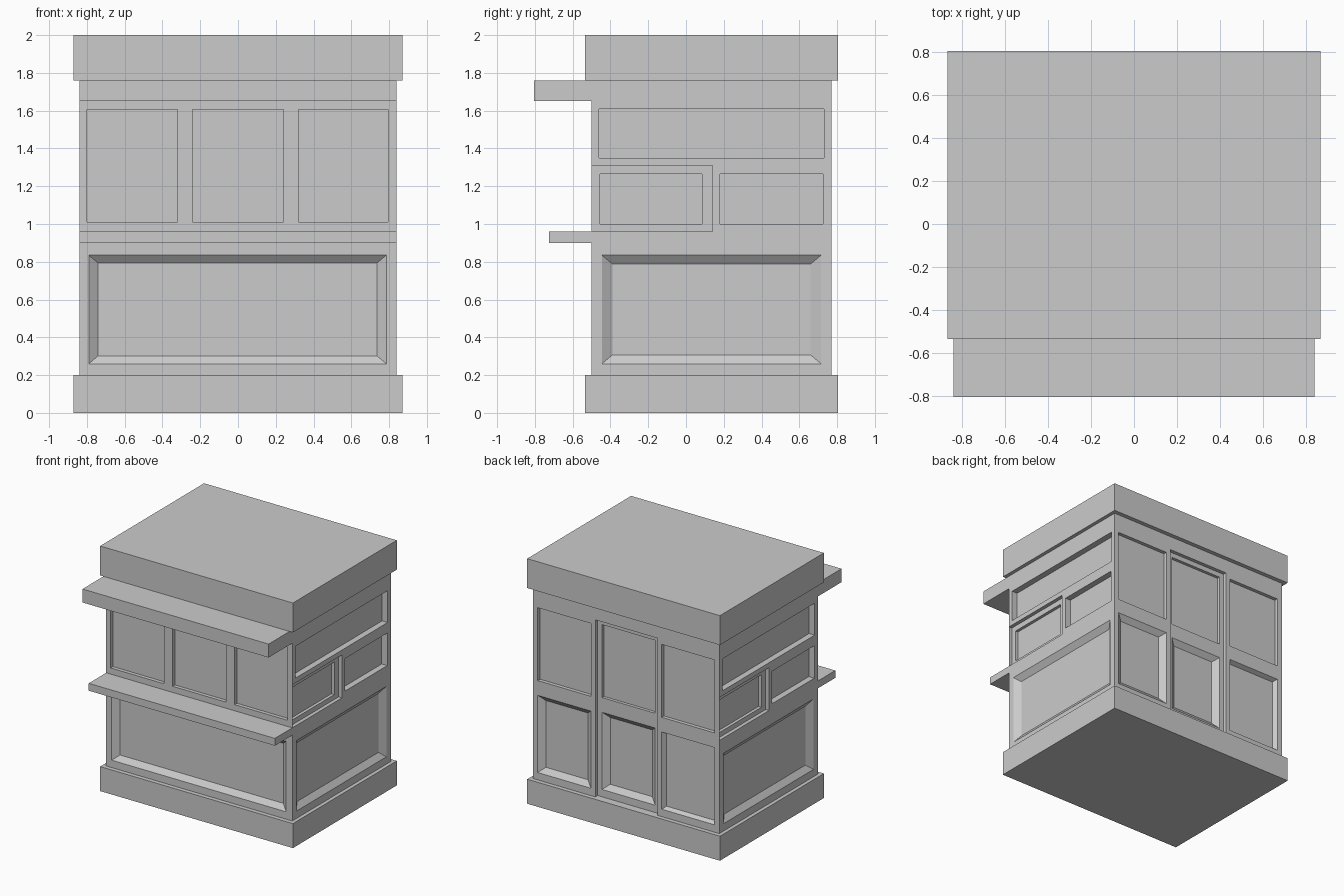
import bpy, bmesh, math
from mathutils import Matrix, Vector

default = bpy.data.objects.get("Cube")
if default:
    bpy.data.objects.remove(default, do_unlink=True)

grey = bpy.data.materials.new("plain_grey")
grey.use_nodes = True
colour = (0.6, 0.6, 0.6, 1)
grey.diffuse_color = colour
grey.node_tree.nodes["Principled BSDF"].inputs["Base Color"].default_value = colour

CENTRE_Y = 0.135
HALF_X, HALF_Y = 0.84, 0.635


def add_object(name, bm):
    bmesh.ops.recalc_face_normals(bm, faces=bm.faces)
    mesh = bpy.data.meshes.new(name)
    bm.to_mesh(mesh)
    bm.free()
    mesh.materials.append(grey)
    obj = bpy.data.objects.new(name, mesh)
    bpy.context.scene.collection.objects.link(obj)
    return obj


def box(name, half_x, y0, y1, z0, z1):
    bm = bmesh.new()
    size = Matrix.Diagonal((2 * half_x, y1 - y0, z1 - z0, 1))
    place = Matrix.Translation((0, (y0 + y1) / 2, (z0 + z1) / 2))
    bmesh.ops.create_cube(bm, size=1, matrix=place @ size)
    return add_object(name, bm)


def recess(bm, quarter, u0, u1, z0, z1, depth, bevel=0, start=0):
    """Cutter for a panel on one wall; quarter counts turns from the front."""
    half = HALF_X if quarter % 2 else HALF_Y
    turn = Matrix.Translation((0, CENTRE_Y, 0)) @ Matrix.Rotation(quarter * math.pi / 2, 4, "Z")
    rings = []
    for d, b in ((-0.02, 0), (start, 0), (start + depth, bevel)):
        c = b * 0.85
        corners = ((u0 + b, z0 + c), (u1 - b, z0 + c), (u1 - b, z1 - c), (u0 + b, z1 - c))
        rings.append([bm.verts.new(turn @ Vector((u, d - half, z))) for u, z in corners])
    bm.faces.new(rings[0])
    bm.faces.new(rings[-1])
    for a, b in zip(rings, rings[1:]):
        for i in range(4):
            j = (i + 1) % 4
            bm.faces.new((a[i], a[j], b[j], b[i]))


def carve(target, bm):
    cutter = add_object("panel_cutter", bm)
    cutter.hide_render = True
    mod = target.modifiers.new("panels", "BOOLEAN")
    mod.operation, mod.solver, mod.object = "DIFFERENCE", "EXACT", cutter
    graph = bpy.context.evaluated_depsgraph_get()
    mesh = bpy.data.meshes.new_from_object(target.evaluated_get(graph))
    target.modifiers.clear()
    target.data = mesh
    bpy.data.objects.remove(cutter, do_unlink=True)


# Main masses
box("base_plinth", 0.87, -0.535, 0.805, 0, 0.2)
box("roof_block", 0.87, -0.535, 0.805, 1.76, 2)
box("awning_shelf", HALF_X, -0.805, -0.49, 1.65, 1.76)
box("counter_shelf", HALF_X, -0.725, -0.49, 0.9, 0.96)
body = box("kiosk_body", HALF_X, CENTRE_Y - HALF_Y, CENTRE_Y + HALF_Y, 0.1, 1.8)

FRONT, RIGHT, BACK, LEFT = range(4)
COLUMNS = ((-0.8, -0.32), (-0.24, 0.24), (0.32, 0.795))
STEP = 0.03

# First pass: recesses cut straight into the walls
bm = bmesh.new()
for u0, u1 in COLUMNS:
    recess(bm, FRONT, u0, u1, 1.01, 1.605, STEP)
recess(bm, FRONT, -0.79, 0.785, 0.26, 0.835, 0.035, 0.05)
for side in (RIGHT, LEFT):
    recess(bm, side, -0.595, 0.595, 1.35, 1.61, 0.05)
    recess(bm, side, 0.045, 0.59, 1.0, 1.265, 0.05)
    recess(bm, side, -0.632, 0.005, 0.96, 1.31, STEP)
    recess(bm, side, -0.58, 0.58, 0.26, 0.835, 0.035, 0.055)
for (u0, u1), bevel in ((COLUMNS[0], 0.05), (COLUMNS[2], 0.02)):
    recess(bm, BACK, u0, u1, 1.01, 1.605, STEP)
    recess(bm, BACK, u0, u1, 0.26, 0.89, 0.035, bevel)
recess(bm, BACK, -0.28, 0.28, 0.2, 1.645, STEP)
carve(body, bm)

# Second pass: panes and panel set inside the sunken door and hatches
bm = bmesh.new()
for side in (RIGHT, LEFT):
    recess(bm, side, -0.59, -0.05, 1.0, 1.265, 0.025, start=STEP)
recess(bm, BACK, *COLUMNS[1], 1.01, 1.605, 0.025, start=STEP)
recess(bm, BACK, *COLUMNS[1], 0.26, 0.89, 0.035, 0.05, start=STEP)
carve(body, bm)
